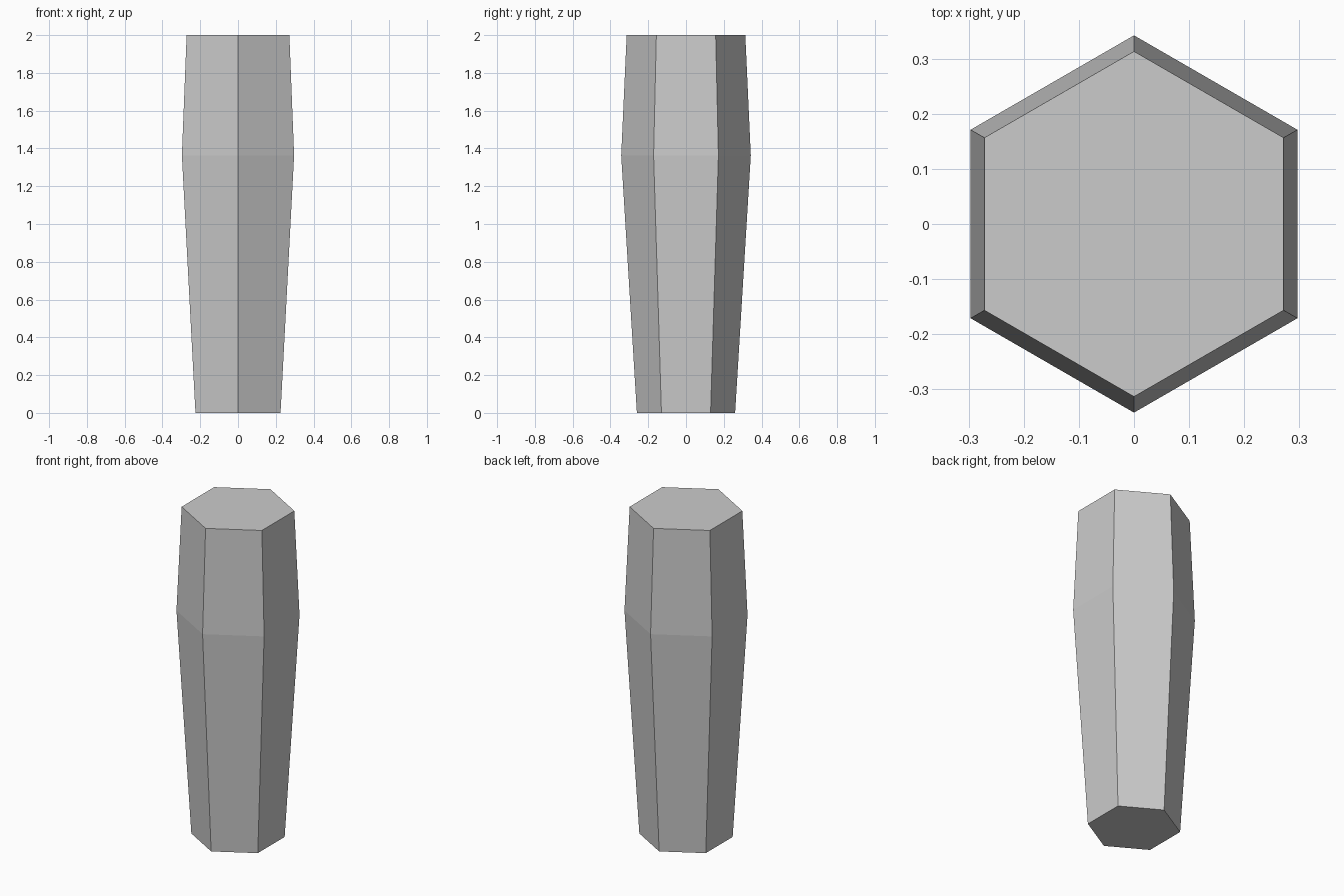
import bpy, bmesh
from math import sin, cos, pi

if "Cube" in bpy.data.objects:
    bpy.data.objects.remove(bpy.data.objects["Cube"])

SIDES = 6
# (height, corner radius): foot, widest shoulder, top
PROFILE = [(0.0, 0.26), (1.363, 0.343), (2.0, 0.314)]

# Hexagonal tapered column, corners pointing to front and back
bm = bmesh.new()
rings = [[bm.verts.new((r * sin(2 * pi * i / SIDES), -r * cos(2 * pi * i / SIDES), z))
          for i in range(SIDES)] for z, r in PROFILE]
for low, high in zip(rings, rings[1:]):
    for i in range(SIDES):
        j = (i + 1) % SIDES
        bm.faces.new((low[i], low[j], high[j], high[i]))

# Flat end caps
bm.faces.new(rings[0][::-1])
bm.faces.new(rings[-1])
bmesh.ops.recalc_face_normals(bm, faces=bm.faces)

mesh = bpy.data.meshes.new("hexagonal_column")
bm.to_mesh(mesh)
bm.free()
bpy.context.collection.objects.link(bpy.data.objects.new("hexagonal_column", mesh))
